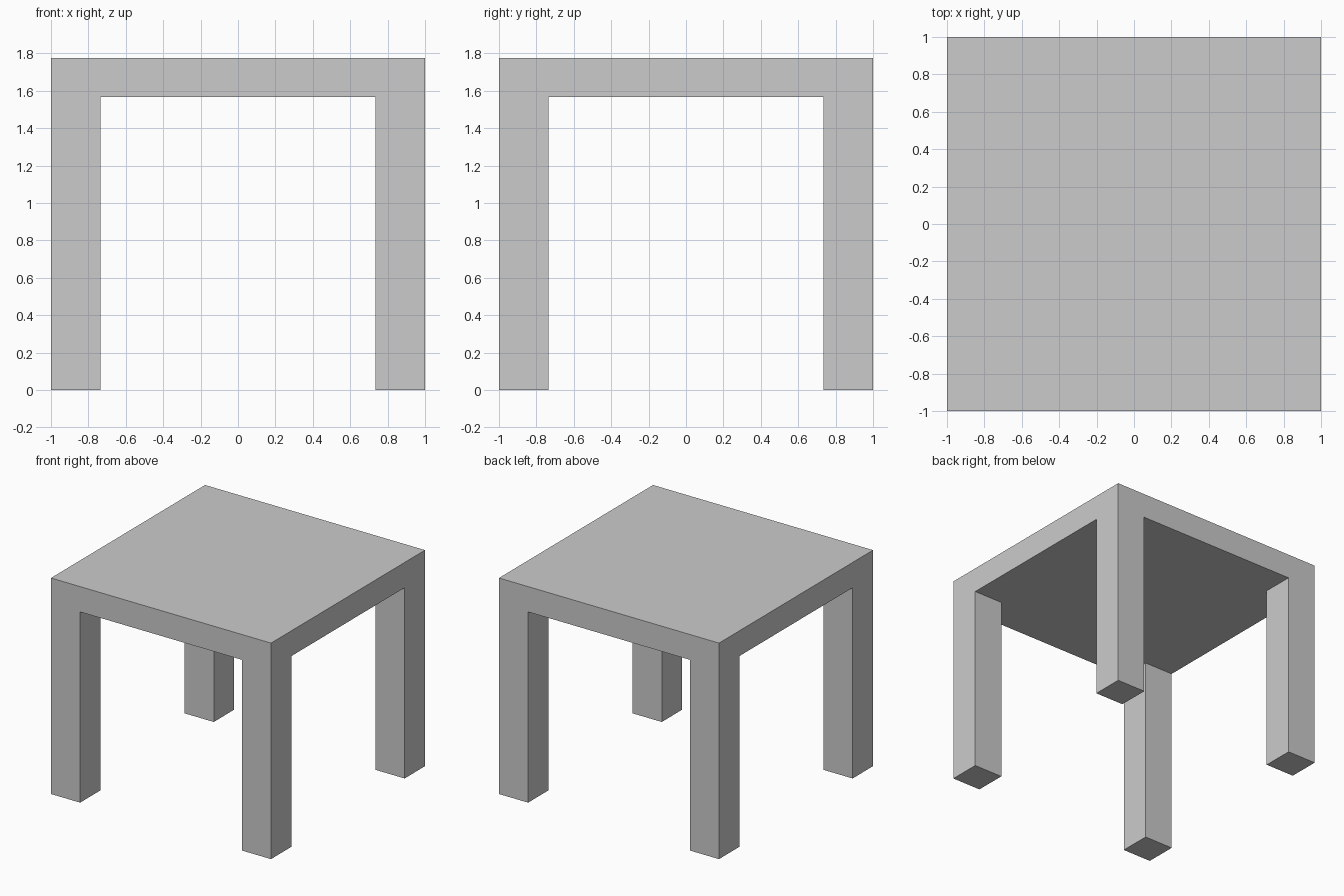
import bpy, bmesh
from mathutils import Matrix, Vector

if "Cube" in bpy.data.objects:
    bpy.data.objects.remove(bpy.data.objects["Cube"])

HALF = 1.0        # half width of the table
INNER = 0.735     # inner face of the legs
UNDER = 1.567     # underside of the top
TOP = 1.775       # overall height

bm = bmesh.new()

# Table top slab
size = Matrix.Diagonal((2 * HALF, 2 * HALF, TOP - UNDER, 1))
bmesh.ops.create_cube(bm, size=1, matrix=Matrix.Translation((0, 0, (TOP + UNDER) / 2)) @ size)

# Cut lines marking out the leg positions
for axis in (Vector((1, 0, 0)), Vector((0, 1, 0))):
    for side in (-INNER, INNER):
        bmesh.ops.bisect_plane(bm, geom=bm.verts[:] + bm.edges[:] + bm.faces[:],
                               plane_co=axis * side, plane_no=axis)

# Four legs pulled down from the underside corners
bm.normal_update()
corners = []
for f in bm.faces:
    c = f.calc_center_median()
    if f.normal.z < -0.9 and abs(c.x) > INNER and abs(c.y) > INNER:
        corners.append(f)
feet = bmesh.ops.extrude_discrete_faces(bm, faces=corners)["faces"]
for f in feet:
    for v in f.verts:
        v.co.z = 0

# Clean up flat areas into single faces
bmesh.ops.remove_doubles(bm, verts=bm.verts[:], dist=1e-5)
bmesh.ops.dissolve_limit(bm, angle_limit=0.01, verts=bm.verts[:], edges=bm.edges[:])
bmesh.ops.recalc_face_normals(bm, faces=bm.faces[:])

mesh = bpy.data.meshes.new("table")
bm.to_mesh(mesh)
bm.free()
bpy.context.collection.objects.link(bpy.data.objects.new("table", mesh))
